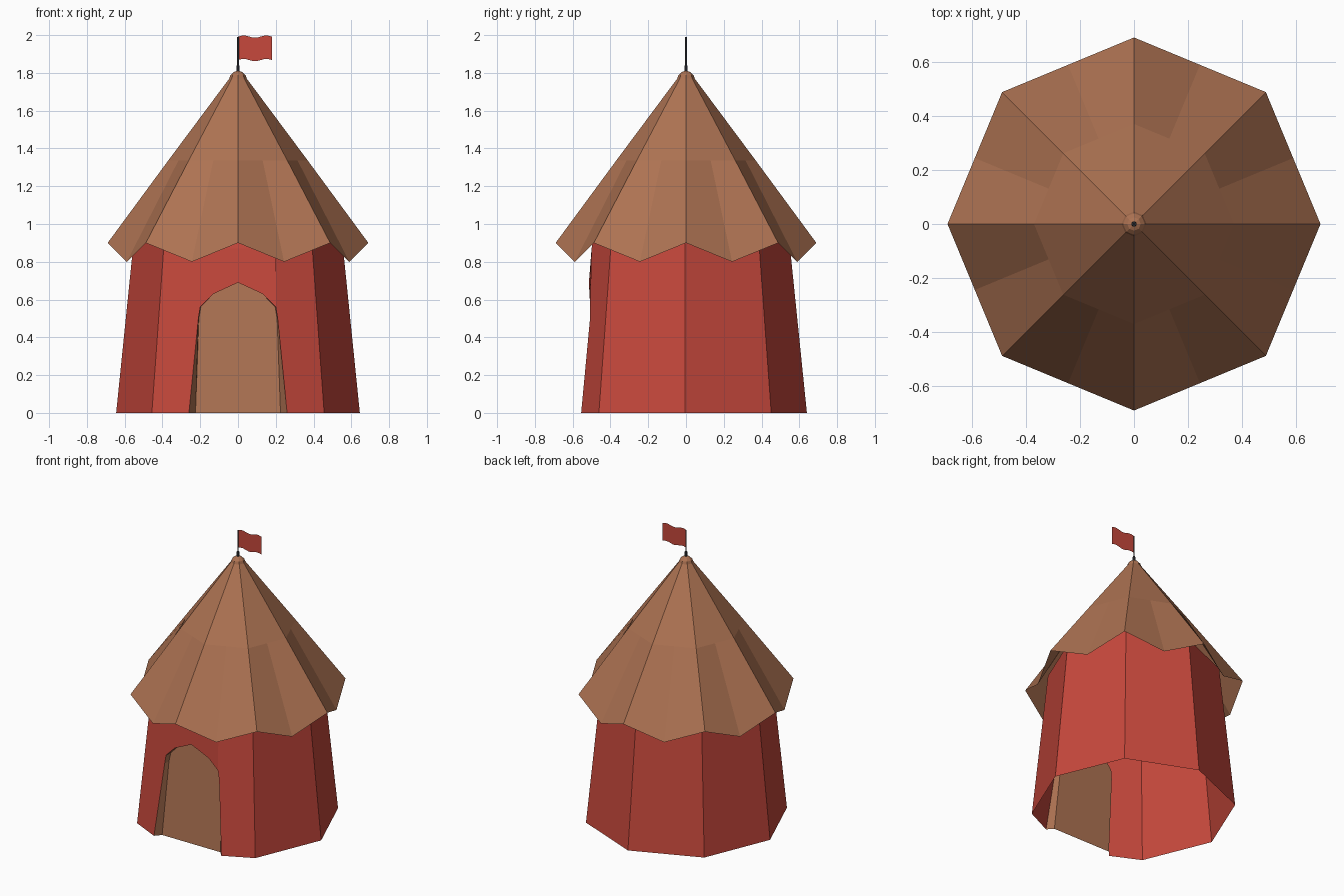
import bpy, bmesh, math

if "Cube" in bpy.data.objects:
    bpy.data.objects.remove(bpy.data.objects["Cube"])


def material(name, rgb):
    m = bpy.data.materials.new(name)
    m.diffuse_color = (*rgb, 1)
    m.use_nodes = True
    m.node_tree.nodes["Principled BSDF"].inputs["Base Color"].default_value = m.diffuse_color
    return m


BROWN = material("brown_canvas", (0.42, 0.17, 0.085))
RED = material("red_canvas", (0.57, 0.065, 0.045))
DARK = material("dark_metal", (0.05, 0.05, 0.055))


def build(name, polys, mat, recalc=False):
    bm = bmesh.new()
    for poly in polys:
        bm.faces.new([bm.verts.new(p) for p in poly])
    bmesh.ops.remove_doubles(bm, verts=bm.verts, dist=1e-4)
    if recalc:
        bmesh.ops.recalc_face_normals(bm, faces=bm.faces)
    me = bpy.data.meshes.new(name)
    bm.to_mesh(me)
    bm.free()
    me.materials.append(mat)
    ob = bpy.data.objects.new(name, me)
    bpy.context.collection.objects.link(ob)
    return ob


def loft(rings, closed=True):
    n = len(rings[0])
    return [[a[i], a[(i + 1) % n], b[(i + 1) % n], b[i]]
            for a, b in zip(rings, rings[1:]) for i in range(n if closed else n - 1)]


def mirrored(half):
    # right half from bottom to top centre, then the left half back down
    return half + [(-x, y, z) for x, y, z in half[-2::-1]]


def corner(r, deg, z, y0=0.0):
    a = math.radians(deg)
    return (r * math.cos(a), r * math.sin(a) + y0, z)


# Walls: tapered octagon, front corner cut flat for the doorway
TOP = 1.0
low = [corner(0.645, -45 + 45 * i, 0, -0.005) for i in range(7)]
high = [corner(0.543, -45 + 45 * i, TOP, -0.005) for i in range(7)]
arch = mirrored([(0.26, -0.555, 0), (0.21, -0.508, 0.5), (0.2, -0.507, 0.56),
                 (0.13, -0.511, 0.63), (0, -0.514, 0.69)])
polys = loft([low, high], closed=False)
eave_r, top_r = (0.2, -0.5, 0.87), (0.2, -0.48, TOP)
eave_l, top_l = (-0.2, -0.5, 0.87), (-0.2, -0.48, TOP)
polys.append([arch[0], low[0], high[0], top_r, eave_r, arch[2], arch[1]])
polys.append([low[-1], arch[-1], arch[-2], arch[-3], eave_l, top_l, high[-1]])
polys.append(arch[2:7] + [eave_l, eave_r])
polys.append([eave_r, top_r, top_l, eave_l][::-1][::-1])
build("tent_wall", polys, RED, recalc=True)

# Recessed door and the frame around it
panel = mirrored([(x, -0.515 + 0.1 * z, z) for x, z in
                  ((0.225, 0), (0.207, 0.5), (0.197, 0.56), (0.13, 0.63), (0, 0.69))])
build("door_panel", [panel], BROWN)
build("door_frame", loft([arch, panel], closed=False), BROWN)


# Roof: eight ridges, each lower panel folded down along its middle
def roof_ring(r, z, dip=0.0):
    mid = r * math.cos(math.pi / 8)
    return [corner(mid if i % 2 else r, 22.5 * i, z - dip * (i % 2)) for i in range(16)]


build("roof", loft([roof_ring(0.69, 0.9, 0.1), roof_ring(0.37, 1.335), roof_ring(0.035, 1.785)]), BROWN)


def turned(name, profile, sides, mat):
    rings = [[corner(r, 360 * i / sides, z) for i in range(sides)] for r, z in profile]
    return build(name, loft(rings) + [rings[-1], rings[0][::-1]], mat)


# Roof cap and flag pole
turned("roof_cap", [(0.046, 1.77), (0.04, 1.788), (0.025, 1.803), (0.008, 1.81)], 8, BROWN)
turned("pole_socket", [(0.01, 1.79), (0.008, 1.84)], 8, DARK)
turned("flag_pole", [(0.005, 1.8), (0.004, 1.99)], 8, DARK)

# Waving flag
steps = 9
wave = [(0.18 * i / steps, 0.006 * math.sin(i / steps * 3 * math.pi)) for i in range(steps + 1)]
flag = loft([[(x, 0, 1.868 + w) for x, w in wave], [(x, 0, 1.992 + w) for x, w in wave]], closed=False)
build("flag", flag, RED)
